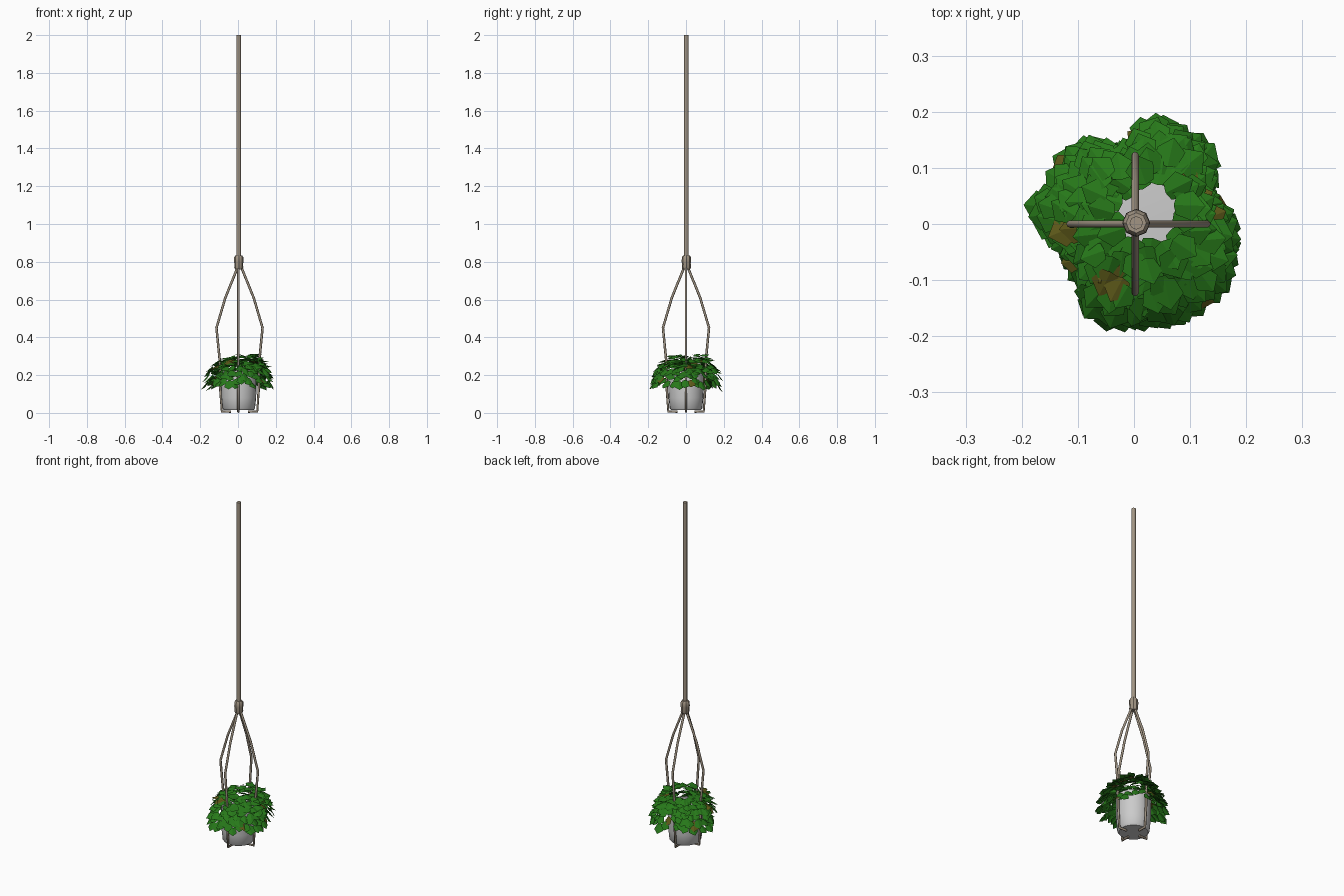
import bpy, bmesh, math, random
from mathutils import Vector

if "Cube" in bpy.data.objects:
    bpy.data.objects.remove(bpy.data.objects["Cube"])

random.seed(7)


def material(name, rgb):
    m = bpy.data.materials.new(name)
    m.diffuse_color = (*rgb, 1)
    m.use_nodes = True
    m.node_tree.nodes["Principled BSDF"].inputs["Base Color"].default_value = m.diffuse_color
    return m


ROPE = material("rope_beige", (0.36, 0.30, 0.23))
GREEN = material("leaf_green", (0.02, 0.19, 0.01))
OLIVE = material("leaf_olive", (0.11, 0.10, 0.01))


def rope(name, pts, radius):
    """Round rope along a poly path."""
    cu = bpy.data.curves.new(name, 'CURVE')
    cu.dimensions = '3D'
    cu.bevel_depth = radius
    cu.bevel_resolution = 2
    cu.use_fill_caps = True
    sp = cu.splines.new('POLY')
    sp.points.add(len(pts) - 1)
    for p, co in zip(sp.points, pts):
        p.co = (*co, 1)
    ob = bpy.data.objects.new(name, cu)
    bpy.context.collection.objects.link(ob)
    cu.materials.append(ROPE)
    return ob


def lathe(name, profile, segs, loc=(0, 0, 0), mat=None, smooth=True):
    """Revolve (r, z) points; r = 0 closes to a pole."""
    bm = bmesh.new()
    vs = [bm.verts.new((r, 0, z)) for r, z in profile]
    es = [bm.edges.new(e) for e in zip(vs, vs[1:])]
    bmesh.ops.spin(bm, geom=vs + es, cent=(0, 0, 0), axis=(0, 0, 1),
                   angle=math.tau, steps=segs)
    bmesh.ops.remove_doubles(bm, verts=bm.verts, dist=1e-4)
    bmesh.ops.recalc_face_normals(bm, faces=bm.faces)
    me = bpy.data.meshes.new(name)
    bm.to_mesh(me)
    bm.free()
    ob = bpy.data.objects.new(name, me)
    bpy.context.collection.objects.link(ob)
    ob.location = loc
    if mat:
        me.materials.append(mat)
    if smooth:
        bpy.context.view_layer.objects.active = ob
        ob.select_set(True)
        bpy.ops.object.shade_smooth_by_angle(angle=math.radians(35))
        ob.select_set(False)
    return ob


# Pot with rim, and the soil inside it
lathe("pot", [(0, .014), (.078, .014), (.086, .024), (.092, .08), (.094, .14),
              (.093, .225), (.085, .225), (.084, .195)], 24, (.004, 0, 0))
lathe("soil", [(0, .205), (.085, .2)], 24, (.004, 0, 0))

# Main rope and the knot that gathers the hangers
rope("main_rope", [(.004, .002, .78), (.004, .002, 2.0)], .012)
lathe("knot", [(0, .76), (.019, .76), (.024, .77), (.023, .79), (.025, .80),
               (.024, .825), (.018, .833), (0, .833)], 8, (.004, .002, 0), ROPE)

# Four hanger ropes, folded under the pot
path = [(.008, .775), (.075, .61), (.122, .45), (.105, .28), (.102, .13),
        (.094, .007), (.045, .007)]
for name, dx, dy, ox in (("right", 1, 0, .008), ("left", -1, 0, .008),
                         ("back", 0, 1, .002), ("front", 0, -1, .002)):
    rope(name + "_hanger", [(dx * r + ox, dy * r, z) for r, z in path], .0066)

# Foliage outline seen from above: (angle, radius)
OUTLINE = [(0, .19), (22, .155), (45, .205), (67, .20), (80, .205), (100, .14),
           (120, .18), (135, .19), (157, .18), (170, .20), (180, .185),
           (200, .145), (225, .155), (250, .20), (270, .19), (290, .20),
           (310, .205), (325, .21), (345, .195), (360, .19)]


def outline(deg):
    for (a, ra), (b, rb) in zip(OUTLINE, OUTLINE[1:]):
        if a <= deg <= b:
            return ra + (rb - ra) * (deg - a) / (b - a)


# Leaves: folded pentagons on a drooping open dome
bm = bmesh.new()
gap = Vector((.03, .02, 0))
COUNT = 250
for i in range(COUNT):
    deg = (i * 137.508) % 360
    a = math.radians(deg)
    d = Vector((math.cos(a), math.sin(a), 0))
    t = ((i + .5) / COUNT) ** .8
    f = math.sin(t * math.pi / 2)
    length = random.uniform(.048, .06)
    tilt = math.radians(5 + 50 * t ** 1.5 + random.uniform(-12, 12))
    inner = gap + d * .04
    outer = d * (outline(deg) - length * math.cos(tilt) * .95)
    base = inner.lerp(outer, f)
    base.z = .295 - .125 * t ** 2 + random.uniform(-.022, .018)
    yaw = a + random.uniform(-.5, .5)
    h = Vector((math.cos(yaw), math.sin(yaw), 0))
    u = h * math.cos(tilt) - Vector((0, 0, math.sin(tilt)))
    s = Vector((-h.y, h.x, random.uniform(-.25, .25))).normalized()
    n = u.cross(s).normalized()
    w = length * .5

    def pt(along, side):
        return bm.verts.new(base + u * length * along + s * w * side
                            - n * length * .12 * abs(side))

    root, tip = pt(0, 0), pt(1, 0)
    l1, l2, r1, r2 = pt(.08, .6), pt(.6, .95), pt(.08, -.6), pt(.6, -.95)
    olive = random.random() < .06
    for vs in ((root, tip, l2, l1), (root, r1, r2, tip)):
        bm.faces.new(vs).material_index = int(olive)
me = bpy.data.meshes.new("leaves")
bm.to_mesh(me)
bm.free()
me.materials.append(GREEN)
me.materials.append(OLIVE)
bpy.context.collection.objects.link(bpy.data.objects.new("leaves", me))
